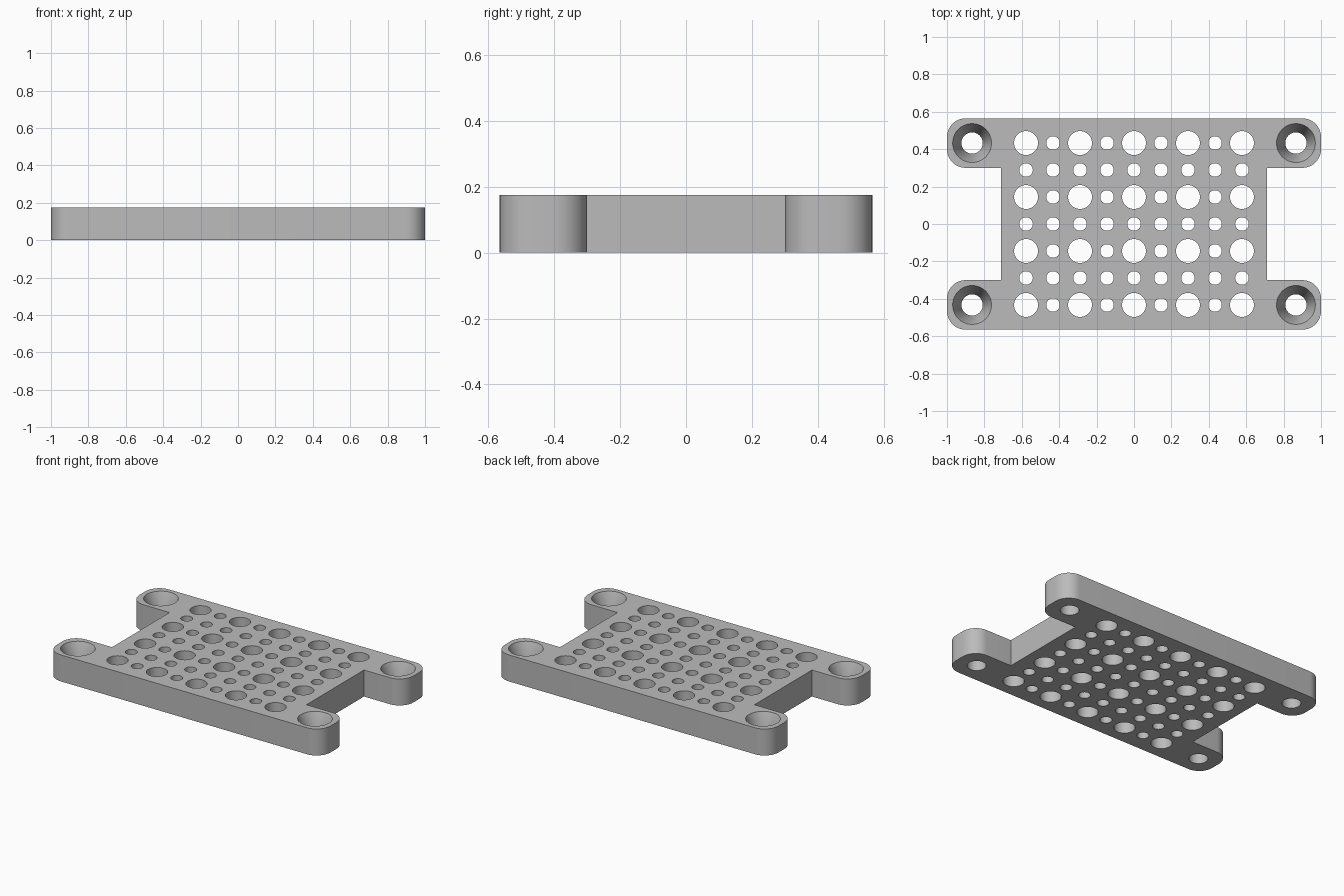
import bpy, bmesh
from math import cos, sin, pi, radians

if "Cube" in bpy.data.objects:
    bpy.data.objects.remove(bpy.data.objects["Cube"])

HEIGHT = 0.175
HALF_X, HALF_Y = 1.0, 0.565      # overall half size
WEB_X, NOTCH_Y = 0.71, 0.3       # side notches between the lugs
CORNER = 0.1                     # lug corner radius
PITCH = 0.1443                   # hole grid spacing

grey = bpy.data.materials.new("light grey")
grey.use_nodes = True
grey.diffuse_color = (0.5, 0.5, 0.5, 1)
grey.node_tree.nodes["Principled BSDF"].inputs["Base Color"].default_value = (0.5, 0.5, 0.5, 1)


def make_object(name, bm):
    bmesh.ops.recalc_face_normals(bm, faces=bm.faces)
    mesh = bpy.data.meshes.new(name)
    bm.to_mesh(mesh)
    bm.free()
    mesh.materials.append(grey)
    obj = bpy.data.objects.new(name, mesh)
    bpy.context.collection.objects.link(obj)
    return obj


def arc(cx, cy, start, steps=10):
    """Quarter circle of the lug corner radius, counter-clockwise."""
    return [(cx + CORNER * cos(start + pi / 2 * i / steps),
             cy + CORNER * sin(start + pi / 2 * i / steps)) for i in range(steps + 1)]


def add_lathe(bm, x, y, profile, segments=40):
    """Closed round plug from (radius, z) pairs, bottom to top."""
    rings = [[bm.verts.new((x + r * cos(2 * pi * i / segments),
                            y + r * sin(2 * pi * i / segments), z))
              for i in range(segments)] for r, z in profile]
    for low, high in zip(rings, rings[1:]):
        for i in range(segments):
            j = (i + 1) % segments
            bm.faces.new((low[i], low[j], high[j], high[i]))
    bm.faces.new(rings[0][::-1])
    bm.faces.new(rings[-1])


# Plate outline: right half, then the same turned half a turn
half = [(WEB_X, -NOTCH_Y), (WEB_X, NOTCH_Y)]
upper_lug = arc(HALF_X - CORNER, NOTCH_Y + CORNER, -pi / 2) + arc(HALF_X - CORNER, HALF_Y - CORNER, 0)
lower_lug = [(x, -y) for x, y in reversed(upper_lug)]
half = lower_lug + half + upper_lug
outline = half + [(-x, -y) for x, y in half]

bm = bmesh.new()
base = bm.faces.new([bm.verts.new((x, y, 0)) for x, y in outline])
top = bmesh.ops.extrude_face_region(bm, geom=[base])
bmesh.ops.translate(bm, vec=(0, 0, HEIGHT),
                    verts=[v for v in top["geom"] if isinstance(v, bmesh.types.BMVert)])
plate = make_object("perforated_plate", bm)

# Hole cutters: large holes on every second grid point, small ones between
bm = bmesh.new()
for col in range(-4, 5):
    for row in range(-3, 4):
        large = col % 2 == 0 and row % 2 == 1
        r = 0.064 if large else 0.036
        add_lathe(bm, col * PITCH, row * PITCH, [(r, -0.1), (r, HEIGHT + 0.1)])

# Countersunk screw holes in the four lugs
for sx in (-1, 1):
    for sy in (-1, 1):
        add_lathe(bm, sx * 6 * PITCH, sy * 3 * PITCH,
                  [(0.057, -0.1), (0.057, HEIGHT - 0.12), (0.104, HEIGHT), (0.104, HEIGHT + 0.1)])
cutter = make_object("hole_cutter", bm)
cutter.hide_render = True

# Cut the holes and keep the result as the plate's mesh
cut = plate.modifiers.new("holes", "BOOLEAN")
cut.operation = "DIFFERENCE"
cut.solver = "EXACT"
cut.object = cutter
bpy.ops.object.select_all(action="DESELECT")
plate.select_set(True)
bpy.context.view_layer.objects.active = plate
bpy.ops.object.modifier_apply(modifier="holes")
bpy.data.objects.remove(cutter)
bpy.ops.object.shade_smooth_by_angle(angle=radians(25))
